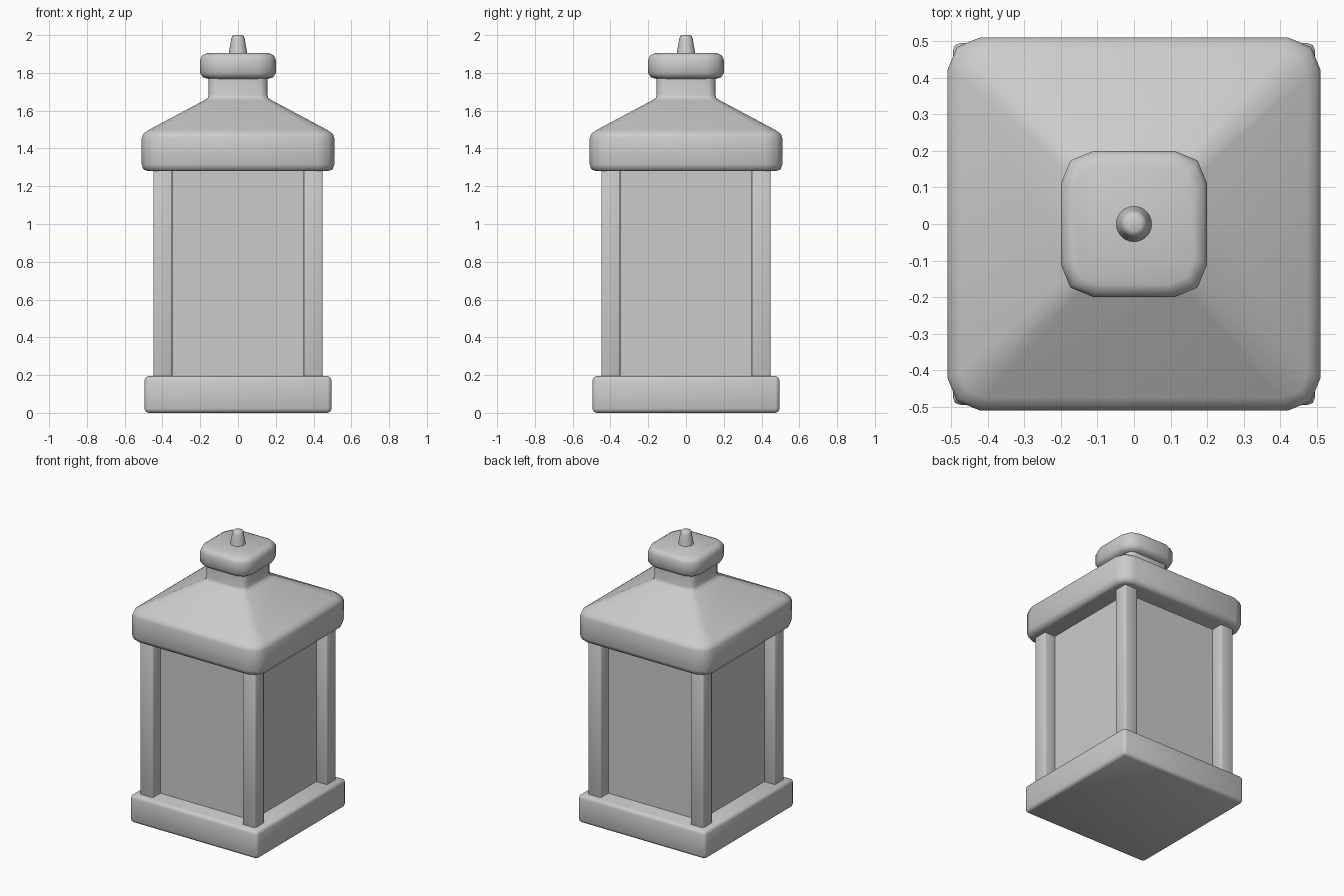
import bpy, bmesh, math

cube = bpy.data.objects.get("Cube")
if cube:
    bpy.data.objects.remove(cube)

grey = bpy.data.materials.new("light grey")
grey.use_nodes = True
COLOUR = (0.6, 0.6, 0.6, 1)
grey.diffuse_color = COLOUR
grey.node_tree.nodes["Principled BSDF"].inputs["Base Color"].default_value = COLOUR


def finish(name, bm, angle=60):
    bmesh.ops.recalc_face_normals(bm, faces=bm.faces)
    mesh = bpy.data.meshes.new(name)
    bm.to_mesh(mesh)
    bm.free()
    mesh.materials.append(grey)
    obj = bpy.data.objects.new(name, mesh)
    bpy.context.collection.objects.link(obj)
    bpy.ops.object.select_all(action="DESELECT")
    obj.select_set(True)
    bpy.context.view_layer.objects.active = obj
    bpy.ops.object.shade_smooth_by_angle(angle=math.radians(angle))
    return obj


def box(name, centre, size, bevel=0.0):
    bm = bmesh.new()
    bmesh.ops.create_cube(bm, size=1)
    for v in bm.verts:
        v.co = [c + s * p for c, s, p in zip(centre, size, v.co)]
    if bevel:
        bmesh.ops.bevel(bm, geom=bm.edges[:], offset=bevel, segments=2,
                        profile=0.5, affect="EDGES")
    return finish(name, bm)


def rounded_square(half, radius):
    """Square outline whose corners are two-segment arcs."""
    points = []
    for quarter in range(4):
        mid = math.radians(45 + 90 * quarter)
        cx = math.copysign(half - radius, math.cos(mid))
        cy = math.copysign(half - radius, math.sin(mid))
        for step in (-45, 0, 45):
            a = mid + math.radians(step)
            points.append((cx + radius * math.cos(a), cy + radius * math.sin(a)))
    return points


def loft(name, profile):
    """Stack rounded squares given as (half width, corner radius, height)."""
    bm = bmesh.new()
    rings = [[bm.verts.new((x, y, z)) for x, y in rounded_square(half, r)]
             for half, r, z in profile]
    for low, high in zip(rings, rings[1:]):
        for i in range(len(low)):
            j = (i + 1) % len(low)
            bm.faces.new((low[i], low[j], high[j], high[i]))
    bm.faces.new(rings[0][::-1])
    bm.faces.new(rings[-1])
    return finish(name, bm)


# Base slab, glazed body and corner posts
box("base", (0, 0, 0.0975), (0.99, 0.99, 0.195), 0.022)
box("glass_body", (0, 0, 0.74), (0.73, 0.73, 1.12))
for side, sx in (("right", -1), ("left", 1)):
    for end, sy in (("front", -1), ("back", 1)):
        box(f"{end}_{side}_post", (0.398 * sx, 0.398 * sy, 0.74),
            (0.1, 0.1, 1.12), 0.008)

# Roof with a rounded rim, sloping up into the neck
loft("roof", [
    (0.475, 0.06, 1.28), (0.5, 0.08, 1.288), (0.51, 0.09, 1.315),
    (0.51, 0.09, 1.455), (0.502, 0.085, 1.477), (0.475, 0.07, 1.497),
    (0.175, 0.04, 1.657), (0.16, 0.04, 1.668), (0.155, 0.04, 1.685),
    (0.155, 0.04, 1.79)])

# Cap and finial
loft("cap", [
    (0.155, 0.06, 1.768), (0.185, 0.08, 1.776), (0.2, 0.09, 1.797),
    (0.2, 0.09, 1.87), (0.19, 0.085, 1.893), (0.165, 0.07, 1.905)])

bm = bmesh.new()
outline = [(0.05, 1.895), (0.036, 1.98), (0.031, 1.994), (0.02, 2.0)]
rings = [[bm.verts.new((r * math.cos(a), r * math.sin(a), z))
          for a in (math.tau * k / 24 for k in range(24))] for r, z in outline]
for low, high in zip(rings, rings[1:]):
    for k in range(24):
        bm.faces.new((low[k], low[k - 1], high[k - 1], high[k]))
bm.faces.new(rings[0])
bm.faces.new(rings[-1])
finish("finial", bm)
